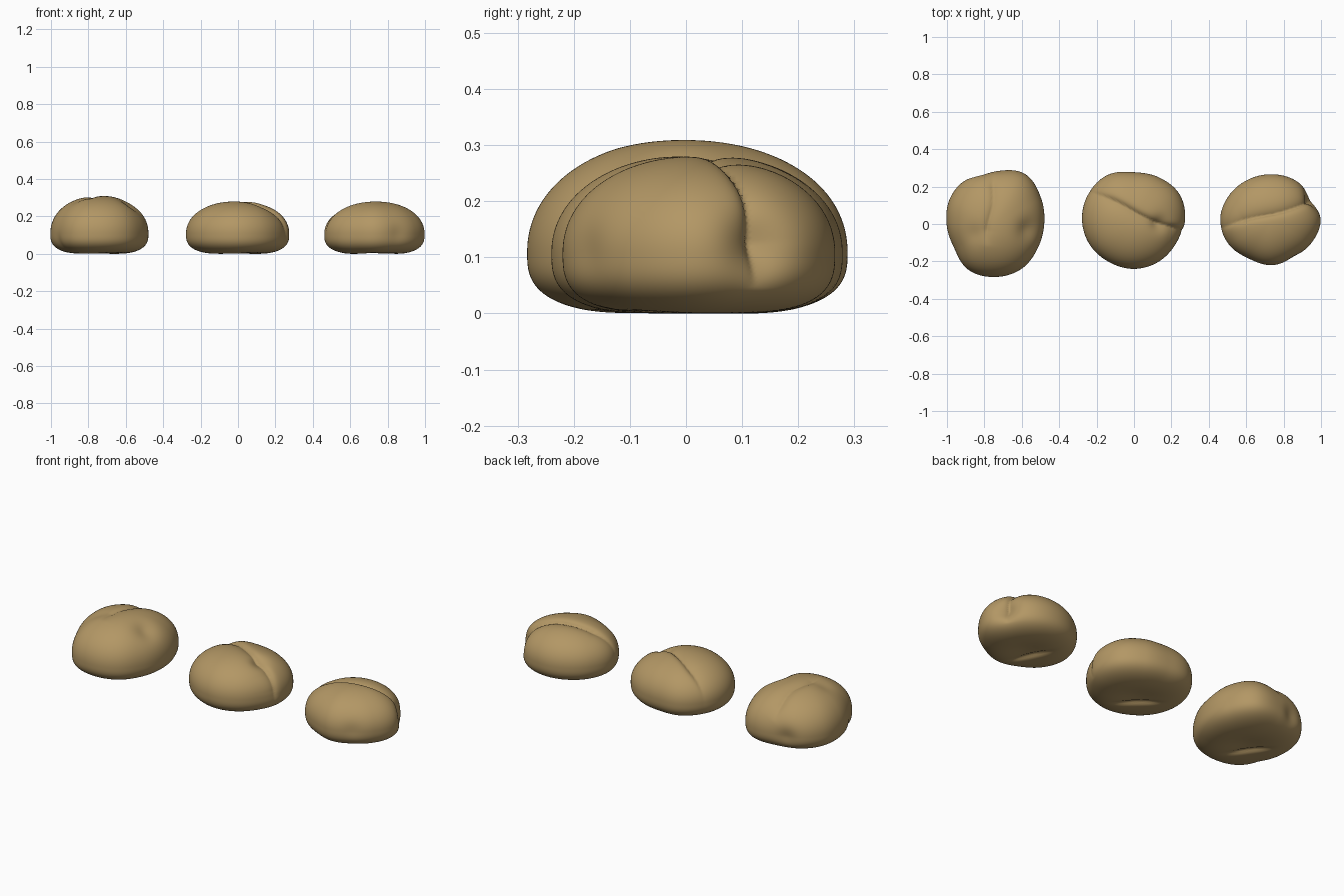
import bpy, bmesh, math
from mathutils import Vector

if "Cube" in bpy.data.objects:
    bpy.data.objects.remove(bpy.data.objects["Cube"])

crust = bpy.data.materials.new("golden crust")
crust.diffuse_color = (0.45, 0.31, 0.13, 1)
crust.use_nodes = True
crust.node_tree.nodes["Principled BSDF"].inputs["Base Color"].default_value = crust.diffuse_color


def outline(radii, a):
    """Periodic smooth interpolation of the footprint radii."""
    n = len(radii)
    t = (a / (2 * math.pi)) % 1 * n
    i, f = int(t), t - int(t)
    p0, p1, p2, p3 = (radii[(i + k) % n] for k in (-1, 0, 1, 2))
    return 0.5 * (2 * p1 + (p2 - p0) * f + (2 * p0 - 5 * p1 + 4 * p2 - p3) * f * f
                  + (3 * p1 - p0 - 3 * p2 + p3) * f ** 3)


def crease(p, start, end, depth, sharp, soft):
    """Fold depth: steep on its left side, soft on its right side."""
    s, e = Vector(start), Vector(end)
    d = e - s
    length = d.length
    d /= length
    q = Vector((p.x, p.y)) - s
    t = q.dot(d) / length
    off = d.x * q.y - d.y * q.x - 0.008 * math.sin(t * 7)
    fade = max(0, min(1, (t + 0.05) / 0.25)) * max(0, min(1, (1.15 - t) / 0.2))
    return depth * fade * math.exp(-abs(off) / (sharp if off > 0 else soft))


def roll(name, cx, cy, height, radii, folds, dents, groove_angle):
    bm = bmesh.new()
    bmesh.ops.create_icosphere(bm, subdivisions=6, radius=1)
    mid = 0.115
    ca, sa = math.cos(groove_angle), math.sin(groove_angle)
    for v in bm.verts:
        # domed top, squarer flattened underside
        x, y, z = v.co
        h = math.hypot(x, y)
        n = 2.1 if z > 0 else 2.9
        k = (h ** n + abs(z) ** n) ** (-1 / n)
        r = outline(radii, math.atan2(y, x)) * k
        p = Vector((cx + x * r, cy + y * r, mid + z * k * (height - mid if z > 0 else mid)))
        inward = (Vector((cx, cy, 0.1)) - p).normalized()
        push = 0
        # folds across the top
        for f in folds:
            push += crease(p, *f) * max(0, min(1, (p.z - 0.05) / 0.09))
        # thumb dents
        for (dx, dy, dz, size, depth) in dents:
            push += depth * math.exp(-((p - Vector((dx, dy, dz))).length / size) ** 2)
        p += inward * push
        # hollow and tucked seam underneath
        if z < 0:
            u, w = (p.x - cx) * ca + (p.y - cy) * sa, (p.y - cy) * ca - (p.x - cx) * sa
            under = max(0, -z) ** 2
            p.z += under * (0.018 * math.exp(-(u / 0.14) ** 2 - (w / 0.1) ** 2)
                            + 0.014 * math.exp(-(u / 0.12) ** 4 - ((w - 0.06) / 0.015) ** 2))
        v.co = p
    low = min(v.co.z for v in bm.verts)
    for v in bm.verts:
        v.co.z -= low
    for f in bm.faces:
        f.smooth = True
    me = bpy.data.meshes.new(name)
    bm.to_mesh(me)
    bm.free()
    me.materials.append(crust)
    ob = bpy.data.objects.new(name, me)
    bpy.context.collection.objects.link(ob)


# left roll: tallest, soft notch on top and several dents
roll("left_roll", -0.74, 0, 0.318,
     [.26, .28, .31, .283, .287, .28, .262, .257, .285, .283, .277, .26],
     [((-.79, -.10), (-.75, .22), .016, .02, .03)],
     [(-.92, -.11, .08, .035, .025), (-.58, -.03, .25, .06, .022),
      (-.83, .27, .10, .06, .02), (-.85, -.05, .28, .05, .008)], 2.2)
# middle roll: fold running from back left to right
roll("middle_roll", 0, .02, 0.293,
     [.273, .28, .265, .257, .28, .282, .278, .27, .26, .26, .258, .258],
     [((-.22, .17), (.24, -.03), .026, .012, .05)],
     [(.14, .0, .26, .045, .018)], 2.4)
# right roll: fold running up to the right end and down its side
roll("right_roll", .733, .02, 0.288,
     [.265, .253, .25, .246, .25, .262, .273, .26, .237, .24, .233, .247],
     [((.47, -.02), (.98, .13), .026, .04, .014)],
     [(.96, .13, .13, .06, .03), (.86, -.18, .12, .05, .006)], 2.0)
